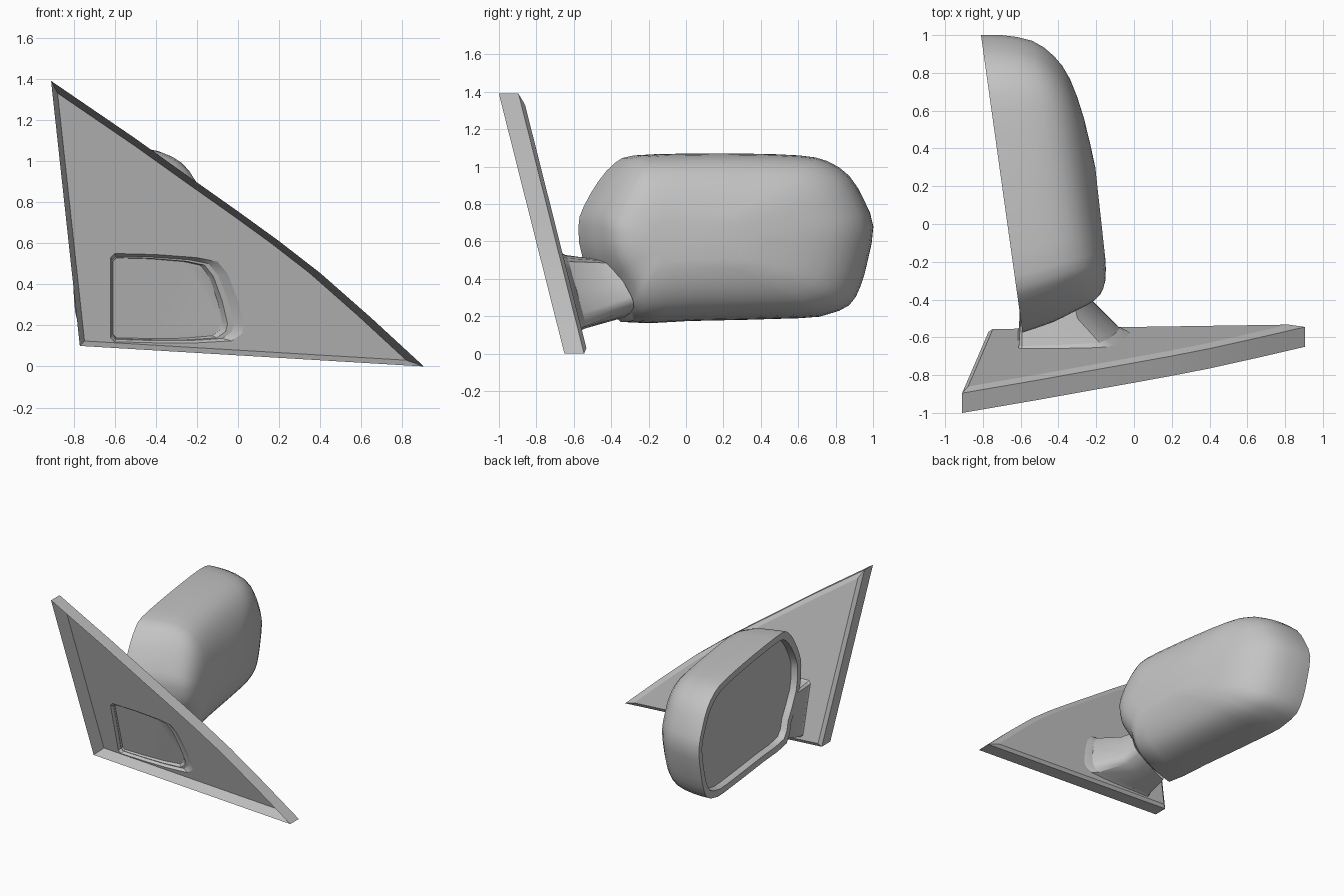
import bpy
import bmesh

cube = bpy.data.objects.get("Cube")
if cube:
    bpy.data.objects.remove(cube, do_unlink=True)

grey = bpy.data.materials.new("mid_grey")
grey.use_nodes = True
colour = (0.55, 0.55, 0.55, 1)
grey.diffuse_color = colour
grey.node_tree.nodes["Principled BSDF"].inputs["Base Color"].default_value = colour


def finish(name, bm, angle):
    """Turn a bmesh into a shaded object."""
    bmesh.ops.recalc_face_normals(bm, faces=bm.faces)
    mesh = bpy.data.meshes.new(name)
    bm.to_mesh(mesh)
    bm.free()
    mesh.materials.append(grey)
    ob = bpy.data.objects.new(name, mesh)
    bpy.context.collection.objects.link(ob)
    bpy.ops.object.select_all(action="DESELECT")
    ob.select_set(True)
    bpy.context.view_layer.objects.active = ob
    bpy.ops.object.shade_smooth_by_angle(angle=angle)


def loft(bm, rings):
    """Bridge matching closed rings with quads."""
    loops = [[bm.verts.new(p) for p in ring] for ring in rings]
    for a, b in zip(loops, loops[1:]):
        for i in range(len(a)):
            j = (i + 1) % len(a)
            bm.faces.new((a[i], a[j], b[j], b[i]))
    return loops


def lean(points, depth):
    """Place (x, z) points on the leaning plate plane."""
    return [(x, -0.65 - 0.252 * z + depth, z) for x, z in points]


def mix(a, b, t):
    return [tuple(p + (q - p) * t for p, q in zip(u, v)) for u, v in zip(a, b)]


def between(a, b, c, d):
    """Point on a smooth curve halfway from b to c."""
    return tuple((9 * (q + r) - p - s) / 16 for p, q, r, s in zip(a, b, c, d))


def fill_with_hole(bm, rim, hole):
    """Fill between an existing loop and a new inner loop."""
    cut = [bm.verts.new(p) for p in hole]
    edges = [bm.edges.get((rim[i], rim[i - 1])) for i in range(len(rim))]
    edges += [bm.edges.new((cut[i], cut[i - 1])) for i in range(len(cut))]
    bmesh.ops.triangle_fill(bm, use_beauty=True, use_dissolve=False, edges=edges)


# Base plate: leaning triangle, hollowed in front and chamfered at the back
outline = [(-0.77, 0.1), (0.905, 0), (0.65, 0.235), (0.4, 0.455), (0.2, 0.61),
           (0, 0.755), (-0.234, 0.92), (-0.5, 1.11), (-0.91, 1.39)]
inner = [(-0.42 + (x + 0.42) * 0.935, 0.47 + (z - 0.47) * 0.935) for x, z in outline]
hole = [(-0.62, 0.53), (-0.6, 0.55), (-0.4, 0.545), (-0.2, 0.53), (-0.1, 0.51),
        (-0.05, 0.45), (0, 0.32), (0.03, 0.2), (0.02, 0.16), (-0.03, 0.125),
        (-0.2, 0.115), (-0.4, 0.115), (-0.6, 0.12), (-0.62, 0.14)]
foot = [(-0.61 + (x + 0.62) * 0.86, 0.13 + (z - 0.115) * 0.92) for x, z in hole]
front_hole = lean(hole, 0.1)
foot_ring = lean(foot, 0.125)

bm = bmesh.new()
loops = loft(bm, [lean(inner, 0.1), lean(outline, 0),
                  lean(outline, 0.105), lean(inner, 0.125)])
fill_with_hole(bm, loops[0], front_hole)
fill_with_hole(bm, loops[-1], foot_ring)
finish("base_plate", bm, 0.45)

# Mount arm: flared tube from the back of the plate into the housing
end_ring = []
for x, z in hole:
    t = (x + 0.62) / 0.65
    low = 0.185 + 0.07 * t * t
    ex = -0.6 + 0.35 * t
    ez = low + (z - 0.115) / 0.435 * (0.51 - low)
    end_ring.append((ex, -0.37 - 0.45 * (ez - 0.17) + 0.4 * (ex + 0.6), ez))
waist = [(-0.61 + (x + 0.61) * 0.88, y, z)
         for x, y, z in mix(foot_ring, end_ring, 0.6)]
bm = bmesh.new()
loft(bm, [foot_ring, waist, end_ring])
finish("mount_arm", bm, 0.6)

# Recess in the front of the plate, closed by a flat floor
bm = bmesh.new()
loops = loft(bm, [front_hole, mix(foot_ring, waist, 0.15)])
bm.faces.new(loops[-1])
finish("mount_recess", bm, 0.5)

# Housing: one rounded side outline, resized ring by ring
side = [(-0.575, 0.68), (-0.55, 0.78), (-0.47, 0.92), (-0.38, 1.02), (-0.28, 1.06),
        (0, 1.07), (0.3, 1.07), (0.6, 1.06), (0.75, 1.03), (0.87, 0.95),
        (0.95, 0.82), (1, 0.68), (0.97, 0.5), (0.93, 0.36), (0.87, 0.26),
        (0.75, 0.21), (0.6, 0.19), (0, 0.175), (-0.35, 0.17), (-0.42, 0.3),
        (-0.55, 0.5)]
count = len(side)
smooth_side = []
for i in range(count):
    smooth_side += [side[i], between(side[i - 1], side[i], side[(i + 1) % count],
                                     side[(i + 2) % count])]


def housing_ring(y0, y1, x0, x1, z0, z1):
    """Fit the outline between two ends, sloping in x along y."""
    ring = []
    for y, z in smooth_side:
        u, v = (y + 0.575) / 1.575, (z - 0.17) / 0.9
        ring.append((x0 + (x1 - x0) * u, y0 + (y1 - y0) * u, z0 + (z1 - z0) * v))
    return ring


shell = [(-0.575, 1.0, -0.59, -0.81, 0.17, 1.07),
         (-0.52, 1.0, -0.43, -0.7, 0.172, 1.068),
         (-0.47, 0.97, -0.33, -0.54, 0.19, 1.05),
         (-0.425, 0.89, -0.24, -0.425, 0.235, 1.0),
         (-0.375, 0.77, -0.18, -0.34, 0.31, 0.915),
         (-0.30, 0.56, -0.152, -0.265, 0.4, 0.81),
         (-0.2, 0.3, -0.15, -0.205, 0.49, 0.71)]
fine_shell = []
for i in range(len(shell) - 1):
    after = shell[min(i + 2, len(shell) - 1)]
    fine_shell += [shell[i], between(shell[max(i - 1, 0)], shell[i], shell[i + 1], after)]
fine_shell.append(shell[-1])

recess = housing_ring(-0.515, 0.945, -0.545, -0.75, 0.225, 1.015)
rim = housing_ring(-0.52, 0.95, -0.597, -0.803, 0.22, 1.02)
bm = bmesh.new()
loops = loft(bm, [recess, rim] + [housing_ring(*s) for s in fine_shell])
bm.faces.new(loops[-1])
finish("mirror_housing", bm, 0.75)

# Glass set at the bottom of the recess
bm = bmesh.new()
bm.faces.new([bm.verts.new(p) for p in recess])
finish("mirror_glass", bm, 0.2)
